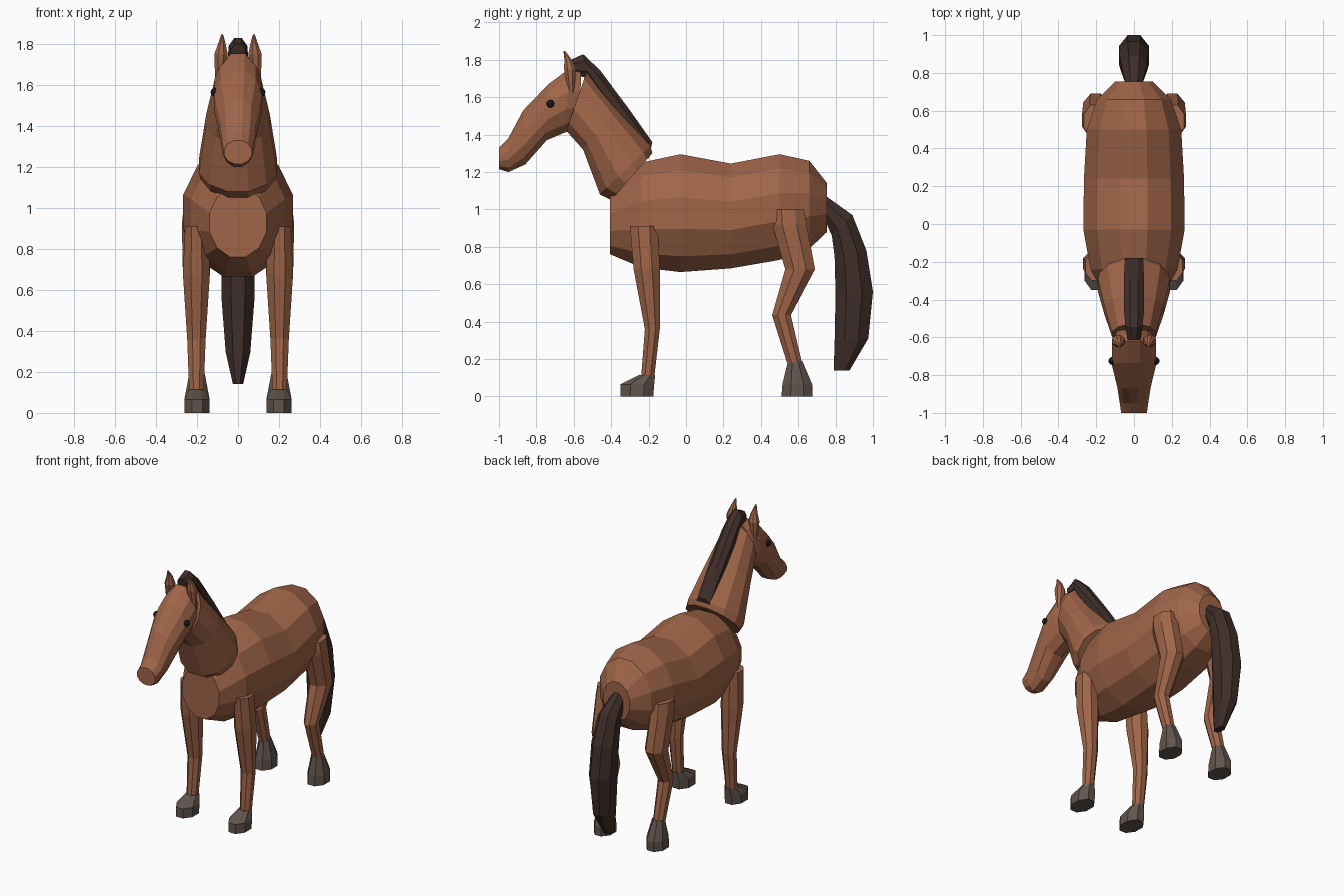
import bpy, bmesh, math


def material(name, rgb):
    m = bpy.data.materials.new(name)
    m.diffuse_color = (*rgb, 1)
    return m


COAT = material("coat", (0.35, 0.13, 0.065))
HAIR = material("dark_hair", (0.05, 0.027, 0.022))
HOOF = material("hoof_grey", (0.12, 0.09, 0.075))
BLACK = material("eye_black", (0.01, 0.01, 0.01))


def loft(name, rings, mat, sides=12, cx=0.0):
    """Skin oval rings (y1, z1, y2, z2, half_width[, x offset]); the two points span each oval."""
    bm = bmesh.new()
    grow = 1 / math.cos(math.pi / sides)
    loops = []
    for y1, z1, y2, z2, w, *off in rings:
        x0 = cx + (off[0] if off else 0)
        loop = []
        for i in range(sides):
            a = 2 * math.pi * (i + 0.5) / sides
            u, c = math.sin(a) * grow, math.cos(a) * grow
            loop.append(bm.verts.new((x0 + w * u,
                                      (y1 + y2) / 2 + c * (y2 - y1) / 2,
                                      (z1 + z2) / 2 + c * (z2 - z1) / 2)))
        loops.append(loop)
    for a, b in zip(loops, loops[1:]):
        for i in range(sides):
            j = (i + 1) % sides
            bm.faces.new((a[i], a[j], b[j], b[i]))
    bm.faces.new(loops[0])
    bm.faces.new(loops[-1])
    bmesh.ops.recalc_face_normals(bm, faces=bm.faces)
    me = bpy.data.meshes.new(name)
    bm.to_mesh(me)
    bm.free()
    me.materials.append(mat)
    ob = bpy.data.objects.new(name, me)
    bpy.context.collection.objects.link(ob)
    return ob


# Barrel from chest to rump
loft("body", [
    (-0.405, 0.76, -0.405, 1.10, 0.14),
    (-0.24, 0.69, -0.24, 1.25, 0.23),
    (-0.03, 0.665, -0.03, 1.295, 0.268),
    (0.24, 0.685, 0.24, 1.245, 0.265),
    (0.50, 0.73, 0.50, 1.295, 0.25),
    (0.66, 0.79, 0.66, 1.26, 0.195),
    (0.755, 0.88, 0.755, 1.14, 0.10)], COAT)

# Neck
loft("neck", [
    (-0.40, 1.05, -0.18, 1.30, 0.185),
    (-0.46, 1.08, -0.19, 1.34, 0.19),
    (-0.55, 1.32, -0.37, 1.54, 0.155),
    (-0.64, 1.42, -0.53, 1.74, 0.115)], COAT)

# Head
loft("head", [
    (-0.57, 1.44, -0.56, 1.74, 0.09),
    (-0.65, 1.41, -0.62, 1.755, 0.115),
    (-0.745, 1.37, -0.735, 1.67, 0.118),
    (-0.86, 1.24, -0.87, 1.53, 0.088),
    (-0.95, 1.20, -0.95, 1.38, 0.075),
    (-1.0, 1.215, -1.0, 1.33, 0.068)], COAT)

# Mane
loft("mane", [
    (-0.60, 1.72, -0.615, 1.80, 0.035),
    (-0.52, 1.70, -0.55, 1.83, 0.045),
    (-0.46, 1.60, -0.46, 1.745, 0.053),
    (-0.32, 1.43, -0.30, 1.53, 0.053),
    (-0.20, 1.27, -0.18, 1.36, 0.05)], HAIR, 8)

# Tail
loft("tail", [
    (0.74, 0.95, 0.75, 1.07, 0.045),
    (0.78, 0.86, 0.89, 0.97, 0.07),
    (0.795, 0.75, 0.965, 0.78, 0.08),
    (0.80, 0.55, 1.0, 0.56, 0.08),
    (0.795, 0.29, 0.975, 0.31, 0.06),
    (0.79, 0.14, 0.875, 0.14, 0.025)], HAIR, 8)

for side, s in (("left", 1), ("right", -1)):
    # Front leg and hoof
    loft(f"front_leg_{side}", [
        (-0.30, 0.91, -0.15, 0.91, 0.055),
        (-0.28, 0.68, -0.14, 0.68, 0.066),
        (-0.22, 0.36, -0.14, 0.36, 0.045),
        (-0.24, 0.10, -0.17, 0.10, 0.035)], COAT, 8, 0.203 * s)
    loft(f"front_hoof_{side}", [
        (-0.25, 0.115, -0.165, 0.115, 0.038),
        (-0.35, 0.065, -0.17, 0.065, 0.062),
        (-0.35, 0.0, -0.175, 0.0, 0.062)], HOOF, 8, 0.2 * s)
    # Hind leg and hoof
    loft(f"hind_leg_{side}", [
        (0.46, 1.0, 0.63, 1.0, 0.058, 0.005 * s),
        (0.46, 0.92, 0.645, 0.92, 0.066, 0.005 * s),
        (0.53, 0.68, 0.69, 0.68, 0.066),
        (0.46, 0.435, 0.56, 0.435, 0.045),
        (0.54, 0.18, 0.62, 0.18, 0.036)], COAT, 8, 0.203 * s)
    loft(f"hind_hoof_{side}", [
        (0.545, 0.19, 0.622, 0.19, 0.038),
        (0.515, 0.065, 0.675, 0.065, 0.062),
        (0.51, 0.0, 0.675, 0.0, 0.062)], HOOF, 8, 0.2 * s)
    # Ear
    loft(f"ear_{side}", [
        (-0.627, 1.62, -0.60, 1.62, 0.018, 0.01 * s),
        (-0.652, 1.75, -0.588, 1.75, 0.033),
        (-0.65, 1.80, -0.61, 1.80, 0.019, -0.004 * s),
        (-0.655, 1.848, -0.647, 1.848, 0.004, -0.006 * s)], COAT, 8, 0.083 * s)
    # Eye
    bpy.ops.mesh.primitive_uv_sphere_add(segments=10, ring_count=6, radius=0.022,
                                         location=(0.113 * s, -0.725, 1.565))
    eye = bpy.context.object
    eye.name = f"eye_{side}"
    eye.data.materials.append(BLACK)
